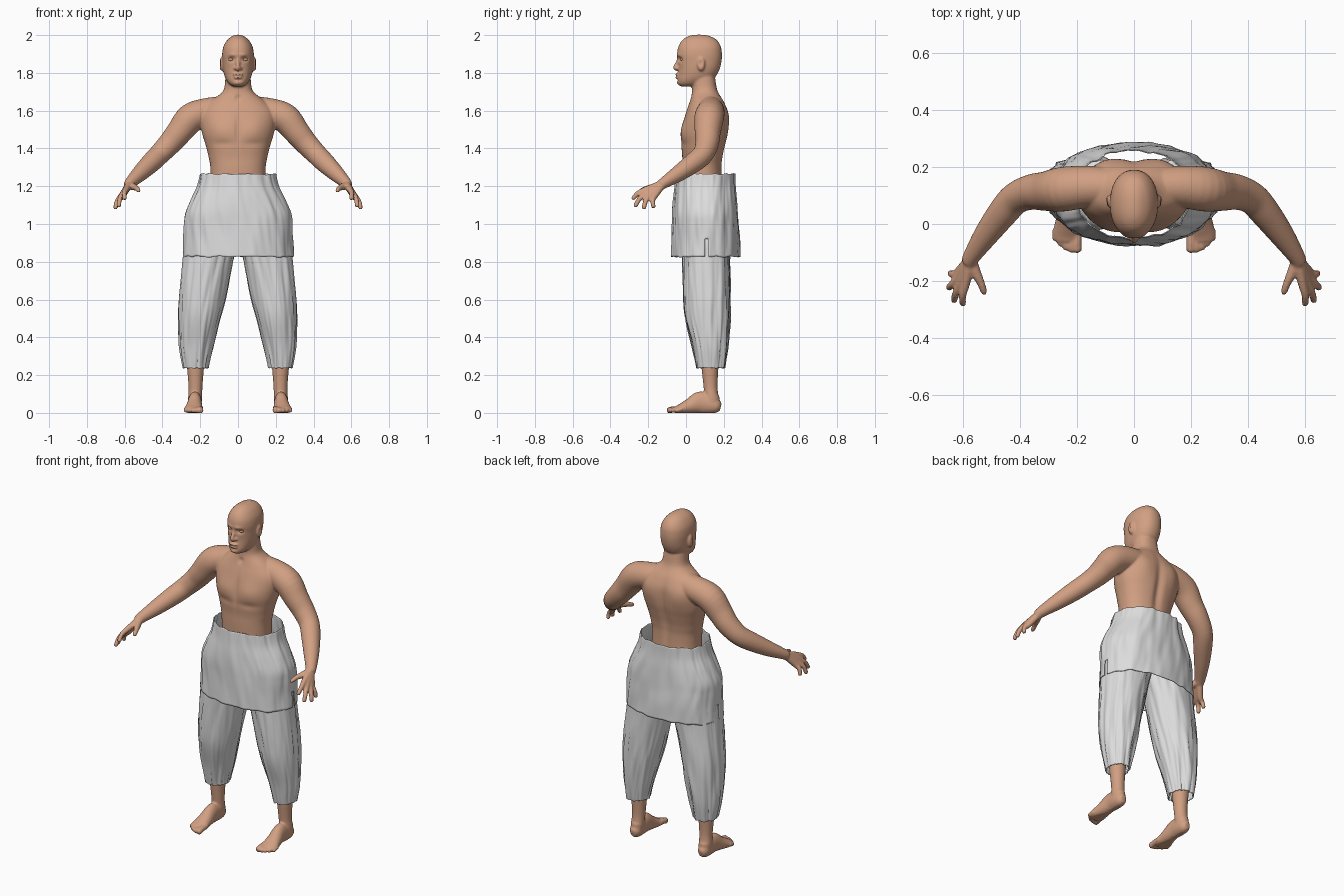
import bpy, bmesh, math
from mathutils import Vector, noise

cube = bpy.data.objects.get("Cube")
if cube:
    bpy.data.objects.remove(cube)


def material(name, colour):
    m = bpy.data.materials.new(name)
    m.use_nodes = True
    m.diffuse_color = (*colour, 1)
    bsdf = m.node_tree.nodes["Principled BSDF"]
    bsdf.inputs["Base Color"].default_value = (*colour, 1)
    bsdf.inputs["Roughness"].default_value = 0.8
    return m


SKIN = material("skin", (0.64, 0.35, 0.225))
CLOTH = material("pale cloth", (0.72, 0.72, 0.72))


def spline(rows, steps):
    """Catmull-Rom interpolation of equal-length rows of numbers."""
    out = []
    last = len(rows) - 1
    for i in range(last):
        quad = [rows[max(i - 1, 0)], rows[i], rows[i + 1], rows[min(i + 2, last)]]
        for s in range(steps):
            t = s / steps
            out.append([0.5 * (2 * b + (c - a) * t + (2 * a - 5 * b + 4 * c - d) * t * t
                               + (3 * b - a - 3 * c + d) * t ** 3) for a, b, c, d in zip(*quad)])
    return out + [list(rows[last])]


def skin_rings(bm, rings, caps=True):
    loops = [[bm.verts.new(p) for p in ring] for ring in rings]
    n = len(loops[0])
    for a, b in zip(loops, loops[1:]):
        for i in range(n):
            j = (i + 1) % n
            bm.faces.new((a[i], a[j], b[j], b[i]))
    if caps:
        bm.faces.new(loops[0][::-1])
        bm.faces.new(loops[-1])


def loft(bm, rows, n=48, steps=5, power=2.3, caps=True, fold=None):
    """Horizontal sections: height, centre x, half width, front y, back y."""
    rings = []
    for z, cx, hw, y0, y1 in spline(rows, steps):
        ring = []
        for i in range(n):
            a = math.tau * (i + 0.5) / n
            c, s = math.cos(a), math.sin(a)
            grow, lift = fold(c, s, z) if fold else (0, 0)
            x = (hw + grow) * math.copysign(abs(c) ** (2 / power), c)
            y = ((y1 - y0) / 2 + grow) * math.copysign(abs(s) ** (2 / power), s)
            ring.append((cx + x, (y0 + y1) / 2 + y, z + lift))
        rings.append(ring)
    skin_rings(bm, rings, caps)


def tube(bm, rows, side=1, n=20, steps=4, ref=(0, 0, 1)):
    """Round or oval tube: x, y, z, radius across, optional radius along ref."""
    pts = spline(rows, steps)
    rings = []
    for i, p in enumerate(pts):
        t = Vector(pts[min(i + 1, len(pts) - 1)][:3]) - Vector(pts[max(i - 1, 0)][:3])
        u = t.cross(Vector(ref)).normalized()
        v = u.cross(t).normalized()
        ring = []
        for k in range(n):
            a = math.tau * k / n
            q = Vector(p[:3]) + u * p[3] * math.cos(a) + v * p[-1] * math.sin(a)
            ring.append((q.x * side, q.y, q.z))
        rings.append(ring)
    skin_rings(bm, rings)


def blob(bm, centre, size):
    made = bmesh.ops.create_uvsphere(bm, u_segments=24, v_segments=16, radius=1)["verts"]
    for v in made:
        v.co = Vector(centre) + Vector([a * b for a, b in zip(v.co, size)])


def make(name, bm, mat):
    bmesh.ops.recalc_face_normals(bm, faces=bm.faces)
    mesh = bpy.data.meshes.new(name)
    bm.to_mesh(mesh)
    bm.free()
    mesh.materials.append(mat)
    mesh.shade_smooth()
    obj = bpy.data.objects.new(name, mesh)
    bpy.context.collection.objects.link(obj)
    return obj


def fuse(obj, rounds):
    """Melt overlapping forms into one smooth surface."""
    mod = obj.modifiers.new("fuse", "REMESH")
    mod.mode, mod.voxel_size, mod.use_smooth_shade = "VOXEL", .0056, True
    mod = obj.modifiers.new("soften", "SMOOTH")
    mod.factor, mod.iterations = 0.5, rounds
    dg = bpy.context.evaluated_depsgraph_get()
    mesh = bpy.data.meshes.new_from_object(obj.evaluated_get(dg))
    obj.modifiers.clear()
    mat = obj.data.materials[0]
    obj.data = mesh
    mesh.materials.clear()
    mesh.materials.append(mat)
    mesh.shade_smooth()


def sculpt(obj, strokes):
    """Soft mirrored pushes: centre, reach, offset."""
    for v in obj.data.vertices:
        sign = 1 if v.co.x >= 0 else -1
        p = Vector((abs(v.co.x), v.co.y, v.co.z))
        for centre, reach, push in strokes:
            d = sum(((a - b) / r) ** 2 for a, b, r in zip(p, centre, reach))
            if d < 6:
                w = math.exp(-d)
                v.co += Vector((push[0] * sign, push[1], push[2])) * w


# Torso and neck
bm = bmesh.new()
loft(bm, [(.95, 0, .15, -.01, .2), (1.26, 0, .145, -.02, .19), (1.35, 0, .155, -.02, .195),
          (1.42, 0, .172, -.025, .21), (1.48, 0, .19, -.023, .222), (1.55, 0, .2, -.01, .225),
          (1.6, 0, .19, .003, .22), (1.65, 0, .145, .02, .2), (1.69, 0, .092, .03, .175),
          (1.72, 0, .073, .032, .163), (1.78, 0, .066, .03, .153), (1.83, 0, .06, .04, .14)])
# Head
loft(bm, [(1.728, 0, .025, -.025, .05), (1.74, 0, .045, -.042, .09), (1.76, 0, .061, -.046, .13),
          (1.785, 0, .072, -.043, .16), (1.82, 0, .08, -.04, .178), (1.86, 0, .083, -.043, .188),
          (1.9, 0, .084, -.047, .19), (1.94, 0, .077, -.04, .184), (1.975, 0, .056, -.018, .162),
          (1.995, 0, .03, .015, .125), (2.002, 0, .01, .05, .09)], power=2.2)
# Nose and lips
tube(bm, [(0, -.038, 1.885, .008), (0, -.044, 1.86, .009), (0, -.054, 1.835, .012),
          (0, -.055, 1.824, .012), (0, -.045, 1.817, .009)], ref=(0, 1, 0))
blob(bm, (0, -.045, 1.791), (.027, .013, .008))
blob(bm, (0, -.044, 1.776), (.023, .013, .008))
for side in (1, -1):
    blob(bm, (side * .013, -.044, 1.824), (.01, .012, .008))
    blob(bm, (side * .086, .08, 1.847), (.014, .021, .037))
    # Shoulder, arm and forearm
    tube(bm, [(.06, .13, 1.62, .06), (.17, .13, 1.593, .073), (.25, .122, 1.56, .078),
              (.31, .115, 1.488, .069), (.36, .112, 1.428, .062), (.415, .09, 1.37, .056),
              (.46, .04, 1.325, .053), (.52, -.04, 1.267, .043), (.567, -.11, 1.222, .031),
              (.58, -.135, 1.205, .027)], side, n=32)
    # Hand: each finger runs from the wrist past its knuckle
    wrist = (.572, -.12, 1.215, .02)
    for knuckle, tip in (((.59, -.205, 1.185), (.6, -.285, 1.13)),
                         ((.605, -.202, 1.167), (.632, -.272, 1.09)),
                         ((.615, -.188, 1.152), (.651, -.225, 1.078)),
                         ((.615, -.168, 1.145), (.645, -.172, 1.085))):
        k, t = Vector(knuckle), Vector(tip)
        mid = k.lerp(t, .5) + Vector((.006, -.006, .008))
        tube(bm, [wrist, (*k, .0165), (*mid, .013), (*t.lerp(mid, .15), .0115), (*t, .006)], side)
    tube(bm, [(.57, -.125, 1.21, .018), (.557, -.165, 1.198, .019), (.538, -.205, 1.19, .014),
              (.527, -.235, 1.178, .012), (.524, -.247, 1.172, .006)], side)
body = make("body", bm, SKIN)
fuse(body, 4)
sculpt(body, [
    ((.036, -.042, 1.872), (.018, .03, .012), (0, .014, 0)),      # eye socket
    ((.03, -.045, 1.895), (.024, .02, .009), (0, -.005, 0)),      # brow
    ((0, -.055, 1.784), (.026, .02, .004), (0, .005, 0)),         # mouth line
    ((0, -.045, 1.763), (.02, .02, .006), (0, .004, 0)),          # chin crease
    ((0, -.045, 1.745), (.022, .02, .01), (0, -.004, 0)),         # chin
    ((.1, .076, 1.852), (.012, .01, .018), (-.009, 0, 0)),        # ear hollow
    ((.09, -.02, 1.5), (.07, .07, .06), (0, -.012, 0)),           # chest
    ((.09, -.03, 1.425), (.07, .05, .02), (0, .005, 0)),          # fold below chest
    ((0, -.03, 1.5), (.015, .05, .08), (0, .007, 0)),             # breastbone
    ((0, .21, 1.42), (.025, .06, .17), (0, -.014, 0)),            # spine
    ((.1, .22, 1.55), (.06, .06, .07), (0, .01, 0)),              # shoulder blade
    ((0, .03, 1.665), (.014, .04, .016), (0, .008, 0))])          # collar notch

# Eyes
for side, word in ((1, "left"), (-1, "right")):
    bm = bmesh.new()
    blob(bm, (side * .036, -.017, 1.871), (.015, .013, .01))
    make(word + "_eye", bm, SKIN)

# Shins and feet
for side, word in ((1, "left"), (-1, "right")):
    bm = bmesh.new()
    tube(bm, [(.225, .128, .34, .055), (.225, .127, .24, .045), (.225, .13, .14, .037, .043),
              (.227, .135, .08, .037, .043), (.228, .14, .03, .034, .04)], side, n=28, ref=(0, 1, 0))
    tube(bm, [(.228, .184, .03, .015, .02), (.228, .165, .035, .031, .037), (.228, .13, .045, .036, .05),
              (.228, .075, .055, .036, .058), (.231, .02, .036, .042, .041), (.235, -.03, .02, .049, .027),
              (.236, -.06, .016, .045, .017)], side, n=28)
    for i, (reach, r) in enumerate(((-.1, .0165), (-.1, .013), (-.092, .012), (-.078, .012), (-.06, .011))):
        x = .2 + i * .019
        tube(bm, [(x, -.02, .022, r), (x, reach + .03, .018, r), (x, reach + .008, .012, r),
                  (x, reach, .01, r * .5)], side)
    foot = make(word + "_shin_and_foot", bm, SKIN)
    fuse(foot, 3)
    for v in foot.data.vertices:
        v.co.z = max(v.co.z, 0)


# Baggy trouser legs with long vertical folds
def leg_fold(c, s, z):
    crease = noise.noise(Vector((c * 4, s * 4, z * 4)))
    fine = noise.noise(Vector((c * 9, s * 9, z * 5 + 7)))
    return .009 * crease + .006 * fine, .006 * noise.noise(Vector((c * 4, s * 4, 3)))


def thicken(obj):
    mod = obj.modifiers.new("cloth thickness", "SOLIDIFY")
    mod.thickness, mod.offset = .004, -1


for side, word in ((1, "left"), (-1, "right")):
    bm = bmesh.new()
    loft(bm, [(.238, .225, .062, .06, .2), (.263, .225, .066, .055, .205), (.36, .22, .085, .035, .217),
              (.5, .205, .105, .0, .228), (.63, .188, .121, -.01, .23), (.82, .157, .131, -.015, .23),
              (.92, .14, .138, -.015, .23), (1.05, .12, .12, .0, .22)],
         n=88, steps=6, power=2.1, caps=False, fold=leg_fold)
    top = [e for e in bm.edges if e.is_boundary and e.verts[0].co.z > 1]
    bmesh.ops.edgeloop_fill(bm, edges=top)
    for v in bm.verts:
        v.co.x *= side
    thicken(make(word + "_trouser_leg", bm, CLOTH))


# Wide skirt of the tunic with slanting folds and side slits
def skirt_fold(c, s, z):
    crease = noise.noise(Vector((c * 4 + z * 3, s * 4, z * 4)))
    fine = noise.noise(Vector((c * 9 + z * 5, s * 9, z * 6)))
    return .009 * crease + .004 * fine, .008 * noise.noise(Vector((c * 5, s * 5, 1)))


bm = bmesh.new()
loft(bm, [(.827, 0, .292, -.078, .288), (.92, 0, .287, -.075, .285), (1.0, 0, .286, -.072, .278),
          (1.06, 0, .28, -.069, .274), (1.13, 0, .25, -.063, .269), (1.2, 0, .215, -.055, .262),
          (1.265, 0, .2, -.05, .259)], n=160, steps=6, power=2.25, caps=False, fold=skirt_fold)
slit = []
for f in bm.faces:
    p = f.calc_center_median()
    if p.z < .915 and abs(p.x) > .2 and abs(p.y - .107) < .009:
        slit.append(f)
bmesh.ops.delete(bm, geom=slit, context="FACES")
thicken(make("tunic_skirt", bm, CLOTH))
